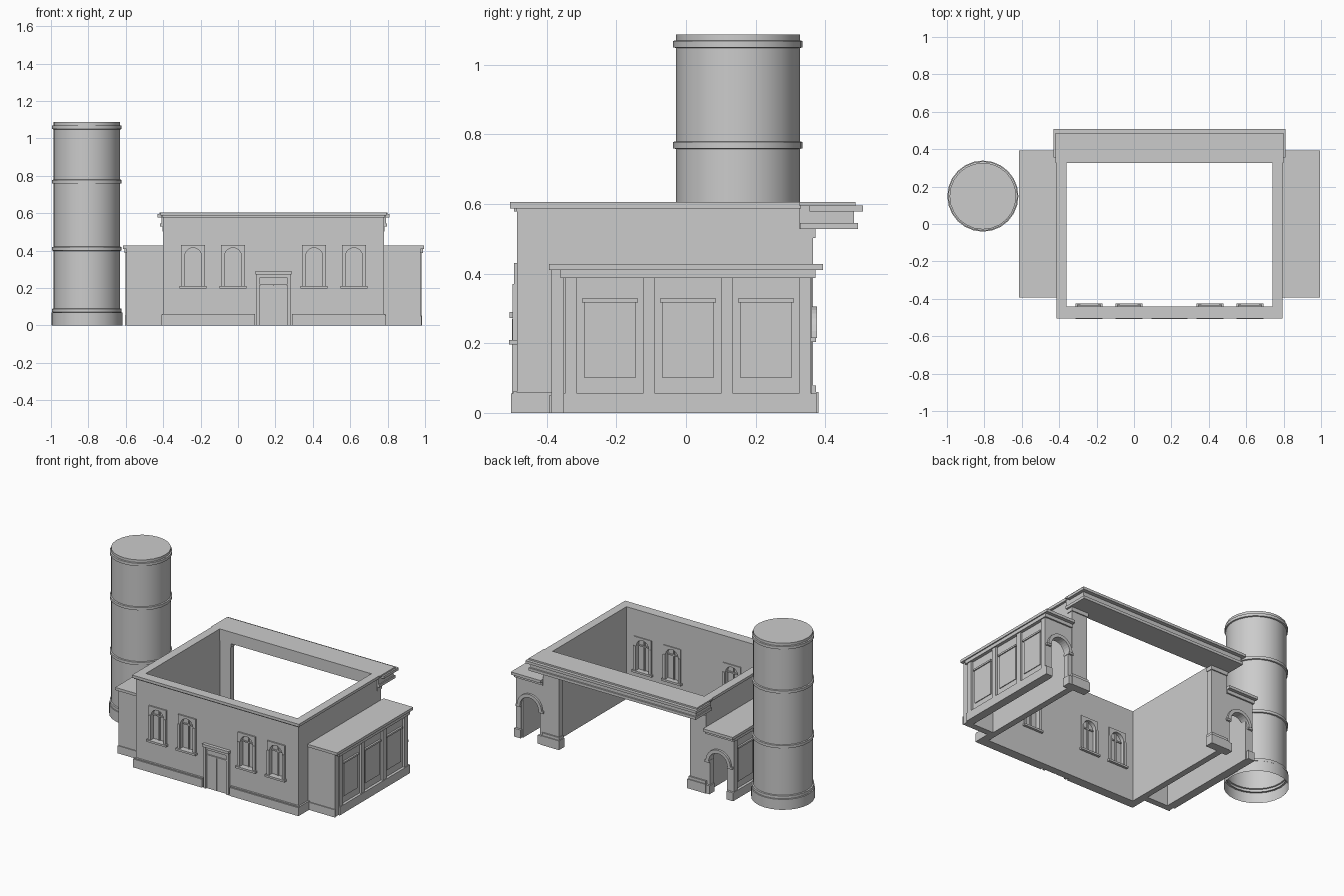
import bpy, bmesh, math

cube = bpy.data.objects.get("Cube")
if cube:
    bpy.data.objects.remove(cube, do_unlink=True)

stone = bpy.data.materials.new("grey_stone")
stone.use_nodes = True
GREY = (0.6, 0.6, 0.6, 1)
stone.diffuse_color = GREY
stone.node_tree.nodes["Principled BSDF"].inputs["Base Color"].default_value = GREY

CX = 0.19               # symmetry axis of hall and wings
FRONT, INNER = -0.485, -0.44   # faces of the front wall


def finish(name, bm):
    bmesh.ops.recalc_face_normals(bm, faces=bm.faces)
    mesh = bpy.data.meshes.new(name)
    bm.to_mesh(mesh)
    bm.free()
    mesh.materials.append(stone)
    ob = bpy.data.objects.new(name, mesh)
    bpy.context.collection.objects.link(ob)
    return ob


def box(name, x, y, z):
    """Box from (min, max) pairs; x is measured from the symmetry axis."""
    bm = bmesh.new()
    bmesh.ops.create_cube(bm, size=1)
    for v in bm.verts:
        v.co = [(a + b) / 2 + c * abs(b - a) for c, (a, b) in zip(v.co, (x, y, z))]
        v.co.x += CX
    return finish(name, bm)


def both(name, x, y, z):
    for side, s in (("left", 1), ("right", -1)):
        box(f"{side}_{name}", (s * x[0], s * x[1]), y, z)


def slab(name, outline, y):
    """Extrude an x-z outline between two depths."""
    bm = bmesh.new()
    face = bm.faces.new([bm.verts.new((CX + px, y[0], pz)) for px, pz in outline])
    ext = bmesh.ops.extrude_face_region(bm, geom=[face])["geom"]
    for v in ext:
        if isinstance(v, bmesh.types.BMVert):
            v.co.y = y[1]
    return finish(name, bm)


def arc(cx, cz, r, n=14):
    return [(cx + r * math.cos(math.pi * i / n), cz + r * math.sin(math.pi * i / n))
            for i in range(n + 1)]


def arched_wall(name, x, z, cx, r, spring, y):
    """Rectangle with a round-headed opening that reaches its bottom edge."""
    opening = [(cx + r, z[0])] + arc(cx, spring, r) + [(cx - r, z[0])]
    slab(name, opening + [(x[0], z[0]), (x[0], z[1]), (x[1], z[1]), (x[1], z[0])], y)


def archivolt(name, cx, cz, r0, r1, y):
    slab(name, arc(cx, cz, r1) + arc(cx, cz, r0)[::-1], y)


# Hall: side walls, front wall built around the windows
both("hall_wall", (0.55, 0.59), (FRONT, 0.365), (0, 0.6))
windows = [-0.43, -0.217, 0.217, 0.43]
HW, SILL, HEAD = 0.064, 0.205, 0.43
box("front_wall_base", (-0.55, 0.55), (FRONT, INNER), (0, SILL))
box("front_wall_top", (-0.55, 0.55), (FRONT, INNER), (HEAD, 0.6))
edges = [-0.55] + [w + d for w in windows for d in (-HW, HW)] + [0.55]
for a, b in zip(edges[::2], edges[1::2]):
    box("front_wall_pier", (a, b), (FRONT, INNER), (SILL, HEAD))

# Windows: arched casing, glass, bars, jambs and sill
for w in windows:
    arched_wall("window_casing", (w - HW, w + HW), (SILL, HEAD), w, 0.045, 0.37,
                (FRONT - 0.009, INNER + 0.006))
    box("window_pane", (w - 0.046, w + 0.046), (-0.467, -0.459), (SILL, 0.417))
    box("window_mullion", (w - 0.004, w + 0.004), (-0.474, -0.452), (SILL, 0.414))
    box("window_transom", (w - 0.045, w + 0.045), (-0.474, -0.452), (0.365, 0.373))
    for s in (-1, 1):
        box("window_jamb", (w + s * 0.047, w + s * HW), (-0.498, INNER + 0.01), (SILL, 0.37))
    box("window_sill", (w - 0.072, w + 0.072), (-0.508, INNER + 0.016), (0.197, 0.21))

# Hall plinth, broken at the door
both("front_plinth", (0.1, 0.6), (-0.502, FRONT), (0, 0.055))
both("front_plinth_cap", (0.1, 0.597), (-0.497, FRONT), (0.055, 0.061))
both("side_plinth", (0.59, 0.6), (FRONT, -0.387), (0, 0.058))

# Entrance
both("door_jamb", (0.074, 0.09), (-0.5, FRONT), (0, 0.27))
box("door_lintel", (-0.09, 0.09), (-0.498, FRONT), (0.255, 0.272))
box("door_cap", (-0.096, 0.096), (-0.507, FRONT), (0.272, 0.29))
box("door_transom_bar", (-0.074, 0.074), (-0.494, FRONT), (0.215, 0.222))
both("door_leaf", (0.002, 0.07), (-0.49, FRONT), (0, 0.213))

# Hall cornice
box("front_cornice", (-0.605, 0.605), (-0.505, INNER), (0.587, 0.605))
box("front_cornice_bed", (-0.597, 0.597), (-0.494, FRONT), (0.578, 0.587))
both("side_cornice", (0.55, 0.605), (INNER, 0.33), (0.587, 0.605))

# Beam and eaves across the open back
box("back_beam", (-0.6, 0.6), (0.325, 0.483), (0.53, 0.6))
box("back_beam_moulding", (-0.606, 0.606), (0.327, 0.494), (0.528, 0.546))
box("back_eave", (-0.62, 0.62), (0.355, 0.508), (0.578, 0.595))
box("back_eave_top", (-0.61, 0.61), (0.325, 0.487), (0.595, 0.605))

# Piers flanking the back opening
both("back_pier", (0.475, 0.59), (0.33, 0.365), (0, 0.53))
both("back_pier_plinth", (0.465, 0.597), (0.325, 0.38), (0, 0.06))
both("back_pier_plinth_cap", (0.47, 0.594), (0.327, 0.374), (0.06, 0.078))
both("back_pier_capital", (0.47, 0.594), (0.327, 0.372), (0.503, 0.53))

# Wings: hollow, with an arch at the back
both("wing_outer_wall", (0.74, 0.777), (-0.387, 0.36), (0, 0.41))
both("wing_front_wall", (0.59, 0.785), (-0.387, -0.352), (0, 0.41))
both("wing_front_plinth", (0.59, 0.79), (-0.393, -0.387), (0, 0.05))
both("wing_roof", (0.59, 0.805), (-0.394, 0.394), (0.41, 0.428))
both("wing_roof_bed", (0.59, 0.798), (-0.36, 0.372), (0.388, 0.41))
both("wing_side_plinth", (0.777, 0.795), (-0.352, 0.376), (0, 0.055))
for y in (-0.33, -0.106, 0.118, 0.342):
    both("wing_pilaster", (0.777, 0.791), (y - 0.0175, y + 0.0175), (0.055, 0.388))
for y in (-0.218, 0.006, 0.23):
    both("wing_panel", (0.777, 0.782), (y - 0.073, y + 0.073), (0.1, 0.317))
    both("wing_panel_cap", (0.777, 0.789), (y - 0.08, y + 0.08), (0.317, 0.328))

ARCH, SPRING = 0.685, 0.215
for s in (-1, 1):
    c = s * ARCH
    arched_wall("wing_back_wall", (c - 0.095, c + 0.095), (0, 0.39), c, 0.068, SPRING, (0.325, 0.362))
    archivolt("wing_archivolt", c, SPRING, 0.068, 0.09, (0.362, 0.376))
    for d in (-1, 1):
        box("wing_impost", (c + d * 0.066, c + d * 0.1), (0.325, 0.374), (0.203, 0.217))
        box("wing_arch_plinth", (c + d * 0.062, c + d * 0.1), (0.322, 0.376), (0, 0.055))

# Round tower: turned profile, open underneath, with raised bands
profile = [(0.19, 0), (0.19, 0.068), (0.178, 0.068)]
for z in (0.08, 0.41, 0.769, 1.059):
    profile += [(0.178, z - 0.011), (0.186, z - 0.009), (0.186, z + 0.009), (0.178, z + 0.011)]
profile += [(0.178, 1.087), (0, 1.087)]
bm = bmesh.new()
pts = [bm.verts.new((r, 0, z)) for r, z in profile]
lines = [bm.edges.new(pair) for pair in zip(pts, pts[1:])]
bmesh.ops.spin(bm, geom=pts + lines, cent=(0, 0, 0), axis=(0, 0, 1),
               angle=math.tau, steps=24, use_duplicate=False)
bmesh.ops.remove_doubles(bm, verts=bm.verts, dist=0.0005)
tower = finish("round_tower", bm)
tower.location = (-0.808, 0.149, 0)
bpy.ops.object.select_all(action="DESELECT")
tower.select_set(True)
bpy.context.view_layer.objects.active = tower
bpy.ops.object.shade_smooth_by_angle(angle=math.radians(30))
